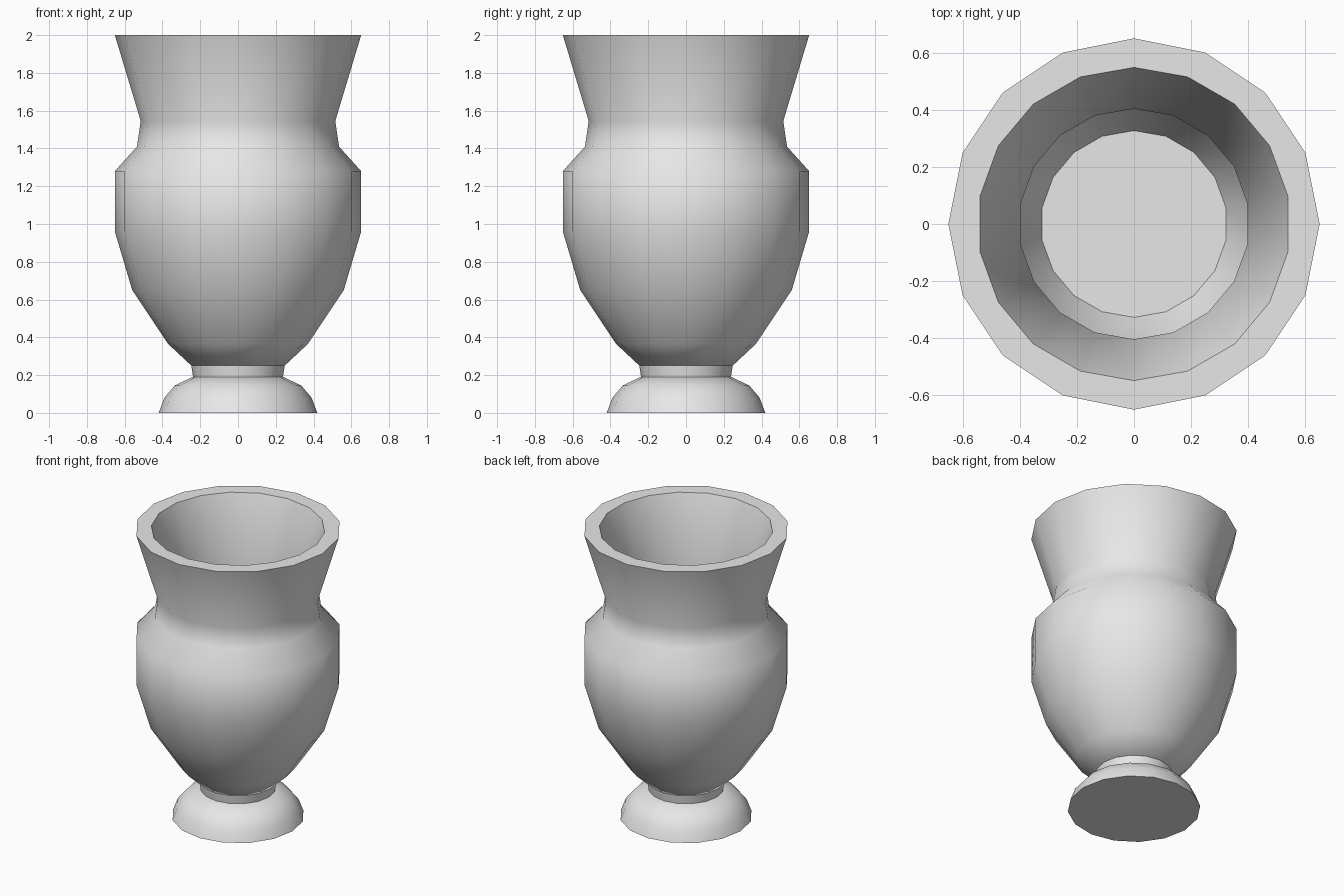
import bpy, bmesh, math

cube = bpy.data.objects.get("Cube")
if cube:
    bpy.data.objects.remove(cube, do_unlink=True)

# One plain grey for the whole vase
GREY = (0.8, 0.8, 0.8, 1)
clay = bpy.data.materials.new("plain grey clay")
clay.use_nodes = True
clay.diffuse_color = GREY
clay.node_tree.nodes["Principled BSDF"].inputs["Base Color"].default_value = GREY


def lathe(bm, profile, sides, cap_start=False, cap_end=False):
    """Revolve (radius, height) points; rising profiles face out, falling ones face in."""
    rings = []
    for r, z in profile:
        angles = [math.pi / 2 + math.tau * i / sides for i in range(sides)]
        rings.append([bm.verts.new((r * math.cos(a), r * math.sin(a), z)) for a in angles])
    for low, high in zip(rings, rings[1:]):
        for i in range(sides):
            j = (i + 1) % sides
            bm.faces.new((low[i], low[j], high[j], high[i]))
    if cap_start:
        bm.faces.new(rings[0][::-1])
    if cap_end:
        bm.faces.new(rings[-1])
    return rings


def finish(bm, name):
    """Turn the bmesh into a smooth shaded object with sharp creases."""
    mesh = bpy.data.meshes.new(name)
    bm.to_mesh(mesh)
    bm.free()
    mesh.materials.append(clay)
    obj = bpy.data.objects.new(name, mesh)
    bpy.context.collection.objects.link(obj)
    bpy.ops.object.select_all(action='DESELECT')
    obj.select_set(True)
    bpy.context.view_layer.objects.active = obj
    bpy.ops.object.shade_smooth_by_angle(angle=math.radians(46))


# Domed foot
bm = bmesh.new()
lathe(bm, [(0.42, 0), (0.39, 0.08), (0.335, 0.145), (0.24, 0.19)], 16, True, True)
finish(bm, "foot")

# Short collar between foot and body
bm = bmesh.new()
lathe(bm, [(0.238, 0.19), (0.247, 0.25)], 16)
finish(bm, "collar")

# Body: outer wall, hollow inside and a flat rim joining them
bm = bmesh.new()
outer = lathe(bm, [(0.247, 0.25), (0.37, 0.365), (0.56, 0.65), (0.652, 0.96),
                   (0.652, 1.28), (0.535, 1.41), (0.515, 1.545), (0.652, 2)],
              16, cap_start=True)
inner = lathe(bm, [(0.55, 2), (0.405, 1.55), (0.43, 1.4), (0.53, 1.22),
                   (0.53, 0.98), (0.46, 0.68), (0.328, 0.42)],
              18, cap_end=True)
rim_verts = set(outer[-1] + inner[0])
rim_edges = [e for e in bm.edges if all(v in rim_verts for v in e.verts)]
filled = bmesh.ops.triangle_fill(bm, edges=rim_edges, use_beauty=True, normal=(0, 0, 1))
for face in filled["geom"]:
    if isinstance(face, bmesh.types.BMFace):
        face.normal_update()
        if face.normal.z < 0:
            face.normal_flip()
finish(bm, "vase_body")
